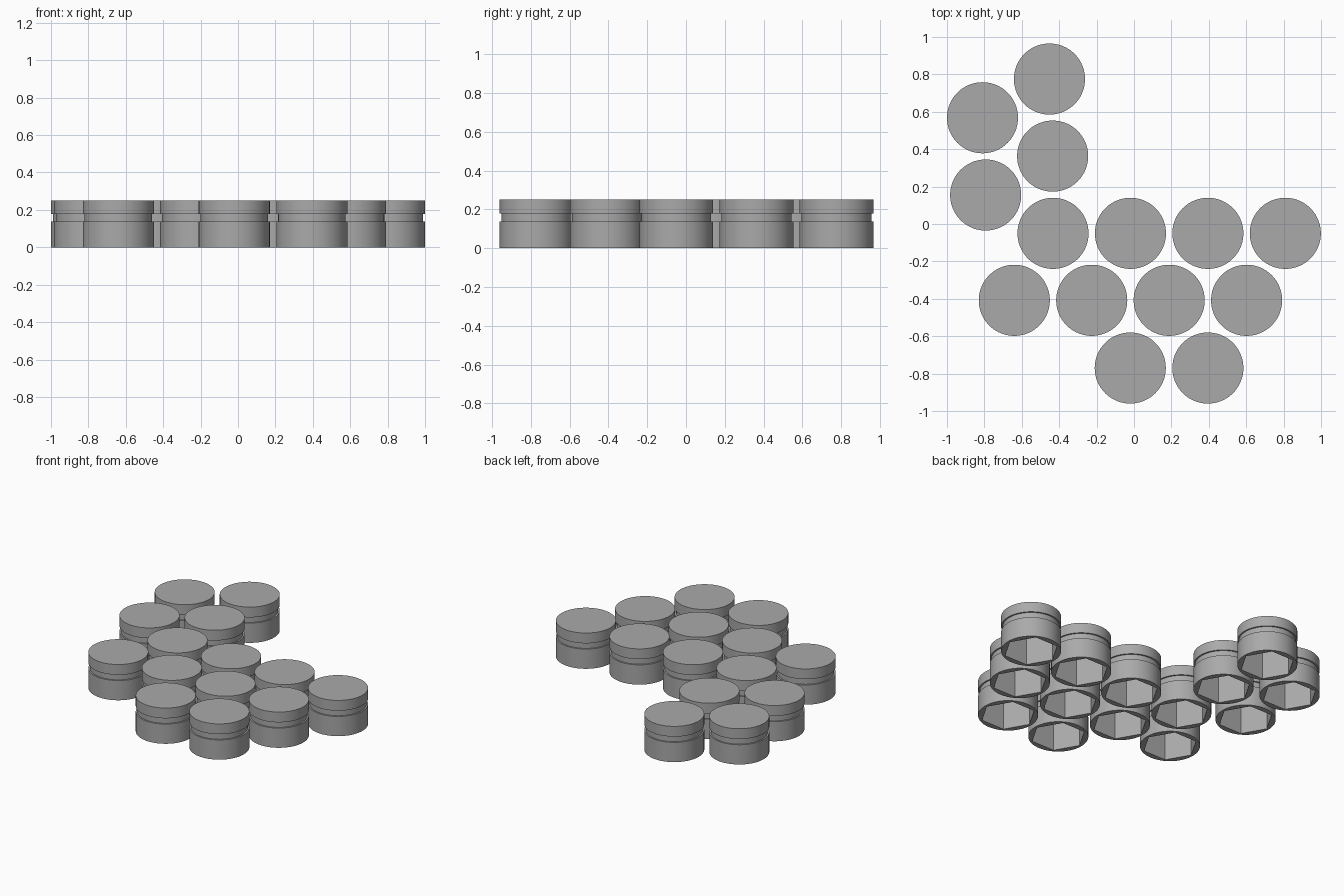
import bpy, bmesh, math

if "Cube" in bpy.data.objects:
    bpy.data.objects.remove(bpy.data.objects["Cube"])

# Plain grey used for every cap
grey = bpy.data.materials.new("mid_grey")
grey.diffuse_color = (0.4, 0.4, 0.4, 1)
grey.use_nodes = True
grey.node_tree.nodes["Principled BSDF"].inputs["Base Color"].default_value = grey.diffuse_color

R, H = 0.19, 0.25            # cap radius and height
GROOVE_R = 0.18              # radius inside the groove
HEX_R, HEX_DEPTH = 0.175, 0.2
HEX_TURN = 0.0               # direction of the first socket corner
SIDES = 96


def ring(bm, radius, z, sides=SIDES, turn=0.0):
    return [bm.verts.new((radius * math.cos(turn + math.tau * i / sides),
                          radius * math.sin(turn + math.tau * i / sides), z))
            for i in range(sides)]


def bridge(bm, a, b):
    n = len(a)
    for i in range(n):
        bm.faces.new((a[i], a[(i + 1) % n], b[(i + 1) % n], b[i]))


def cap_mesh():
    bm = bmesh.new()
    # Outer wall with a groove under the lid
    profile = [(R, 0), (R, 0.138), (GROOVE_R, 0.138),
               (GROOVE_R, 0.178), (R, 0.178), (R, H)]
    rings = [ring(bm, r, z) for r, z in profile]
    for a, b in zip(rings, rings[1:]):
        bridge(bm, a, b)
    bm.faces.new(rings[-1])
    # Hexagonal socket open at the bottom
    mouth = ring(bm, HEX_R, 0, 6, HEX_TURN)
    roof = ring(bm, HEX_R, HEX_DEPTH, 6, HEX_TURN)
    bridge(bm, roof, mouth)
    bm.faces.new(roof[::-1])
    # Flat rim between the round wall and the socket
    step = SIDES // 6
    for k in range(6):
        arc = [rings[0][(k * step + i) % SIDES] for i in range(step + 1)]
        bm.faces.new([mouth[k], mouth[(k + 1) % 6]] + arc[::-1])
    bmesh.ops.recalc_face_normals(bm, faces=bm.faces)
    mesh = bpy.data.meshes.new("cap")
    bm.to_mesh(mesh)
    bm.free()
    mesh.materials.append(grey)
    return mesh


# Cap positions: three staggered rows and a hooked tail
spots = [(-0.02 + 0.415 * i, -0.77) for i in range(2)]
spots += [(-0.64 + 0.414 * i, -0.408) for i in range(4)]
spots += [(-0.433 + 0.414 * i, -0.05) for i in range(4)]
spots += [(-0.793, 0.155), (-0.435, 0.363), (-0.81, 0.568), (-0.452, 0.775)]

mesh = cap_mesh()
for n, (x, y) in enumerate(spots, 1):
    cap = bpy.data.objects.new(f"cap_{n}", mesh)
    cap.location = (x, y, 0)
    bpy.context.collection.objects.link(cap)

# Smooth round walls, crisp edges
bpy.ops.object.select_all(action='DESELECT')
first = bpy.data.objects["cap_1"]
first.select_set(True)
bpy.context.view_layer.objects.active = first
bpy.ops.object.shade_smooth_by_angle(angle=math.radians(30))
